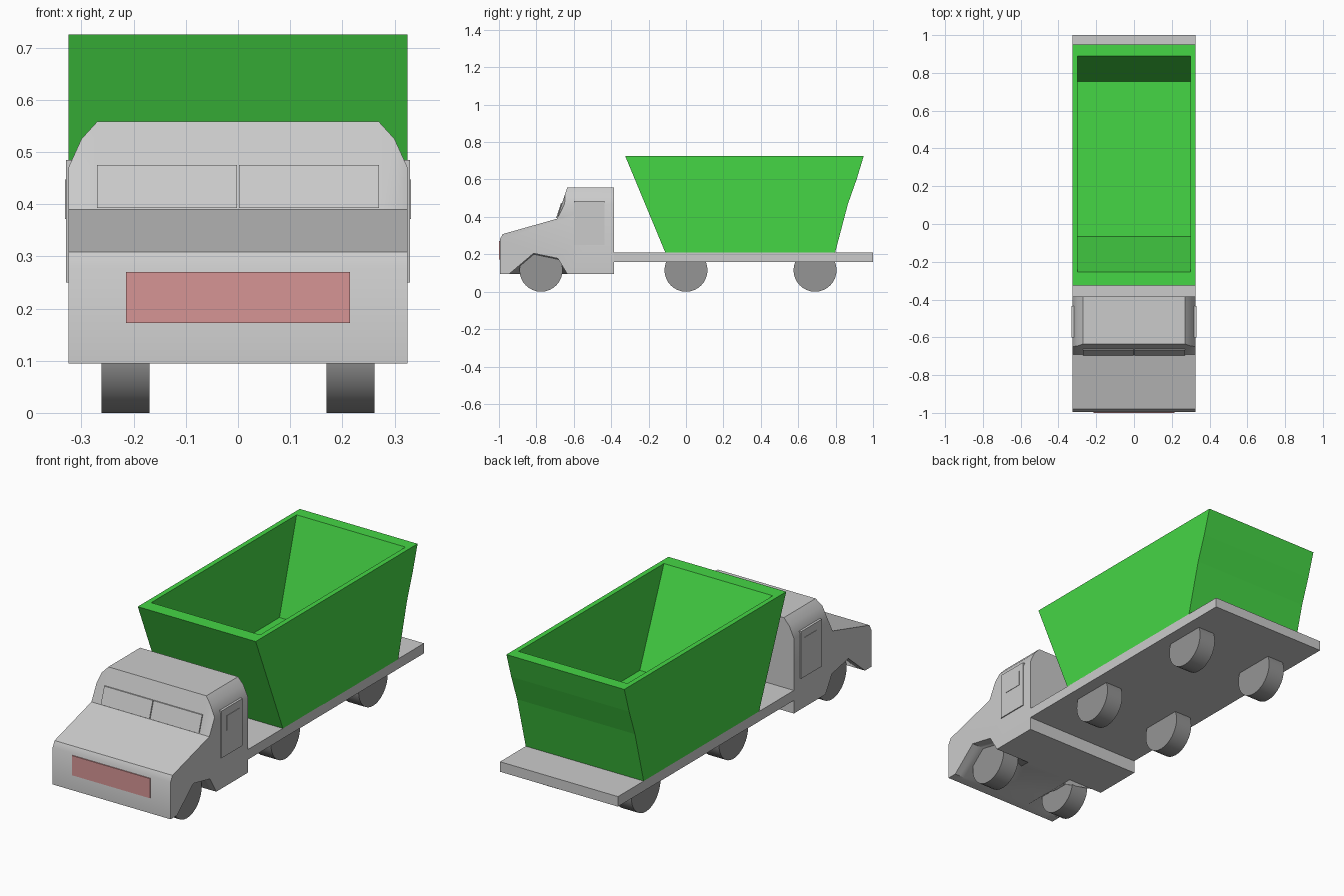
import bpy, bmesh, math

if "Cube" in bpy.data.objects:
    bpy.data.objects.remove(bpy.data.objects["Cube"])


def material(name, rgb):
    m = bpy.data.materials.new(name)
    m.diffuse_color = (*rgb, 1)
    m.use_nodes = True
    m.node_tree.nodes["Principled BSDF"].inputs["Base Color"].default_value = m.diffuse_color
    return m


GREEN = material("bin_green", (0.06, 0.67, 0.06))
RED = material("grille_red", (0.67, 0.30, 0.30))
DARK = material("tyre_dark", (0.30, 0.30, 0.30))
DOOR = material("door_grey", (0.66, 0.66, 0.66))


def loft(name, rings, mat=None):
    """Skin equal-length rings of points and cap both ends."""
    bm = bmesh.new()
    loops = [[bm.verts.new(p) for p in r] for r in rings]
    n = len(loops[0])
    for a, b in zip(loops, loops[1:]):
        for i in range(n):
            j = (i + 1) % n
            bm.faces.new((a[i], a[j], b[j], b[i]))
    bm.faces.new(loops[0])
    bm.faces.new(loops[-1])
    bmesh.ops.recalc_face_normals(bm, faces=bm.faces)
    me = bpy.data.meshes.new(name)
    bm.to_mesh(me)
    bm.free()
    ob = bpy.data.objects.new(name, me)
    bpy.context.collection.objects.link(ob)
    if mat:
        me.materials.append(mat)
    return ob


def box(name, x, y, z, mat=None):
    return loft(name, [[(x[0], y[0], h), (x[1], y[0], h), (x[1], y[1], h), (x[0], y[1], h)]
                       for h in z], mat)


def smooth(ob, angle):
    bpy.ops.object.select_all(action='DESELECT')
    ob.select_set(True)
    bpy.context.view_layer.objects.active = ob
    bpy.ops.object.shade_smooth_by_angle(angle=math.radians(angle))


def windscreen_y(z):
    return -0.69 + (z - 0.39) * 0.055 / 0.168


# Cab: side profiles lofted across the width; roof rounds off and arches fade inward
def cab_ring(x, roof, arch, back=0.0):
    low = 0.095
    return [(x, y, z) for y, z in (
        (-0.995, low), (-0.995, 0.28), (-0.98, 0.308), (-0.69, 0.39),
        (windscreen_y(roof) + back, roof), (-0.385, roof), (-0.385, low),
        (-0.635, low), (-0.685, low + 0.083 * arch),
        (-0.815, low + 0.11 * arch), (-0.945, low))]


half = [(0.325, 0.47, 1, 0.015), (0.30, 0.525, 1, 0), (0.27, 0.558, 1, 0), (0.13, 0.558, 0, 0)]
stations = [(-x, r, a, b) for x, r, a, b in half] + half[::-1]
smooth(loft("cab", [cab_ring(*s) for s in stations]), 35)


# Split windscreen panels lying on the sloped front
def windscreen(name, x0, x1):
    rings = []
    for out in (-0.005, 0.006):
        rings.append([(x, windscreen_y(z) - out, z)
                      for x, z in ((x0, 0.393), (x1, 0.393), (x1, 0.475), (x0, 0.475))])
    loft(name, rings)


windscreen("windscreen_left", -0.27, -0.002)
windscreen("windscreen_right", 0.002, 0.27)

# Front grille plate
box("grille", (-0.215, 0.215), (-1.0, -0.985), (0.172, 0.27), RED)

# Doors, door windows and wheels, mirrored left and right
for s, side in ((-1, "left"), (1, "right")):
    box(f"door_{side}", (s * 0.30, s * 0.33), (-0.60, -0.435), (0.25, 0.485), DOOR)
    box(f"door_window_{side}", (s * 0.31, s * 0.332), (-0.56, -0.46), (0.372, 0.447))
    for y, place in ((-0.775, "front"), (0.0, "middle"), (0.69, "rear")):
        ring = [(y + 0.115 * math.cos(t * math.tau / 32), 0.115 + 0.115 * math.sin(t * math.tau / 32))
                for t in range(32)]
        smooth(loft(f"wheel_{place}_{side}",
                    [[(s * x, a, b) for a, b in ring] for x in (0.17, 0.262)], DARK), 35)

# Flat bed
box("bed", (-0.325, 0.325), (-0.39, 1.0), (0.16, 0.21))

# Open-topped bin: outer wall up, over the rim, and down to the inner floor
levels = [(-0.11, 0.797, 0.325, 0.208), (-0.219, 0.866, 0.325, 0.47), (-0.273, 0.912, 0.325, 0.60),
          (-0.325, 0.95, 0.325, 0.725), (-0.255, 0.89, 0.30, 0.725), (-0.065, 0.755, 0.30, 0.265)]
loft("bin", [[(-w, f, z), (w, f, z), (w, b, z), (-w, b, z)] for f, b, w, z in levels], GREEN)
